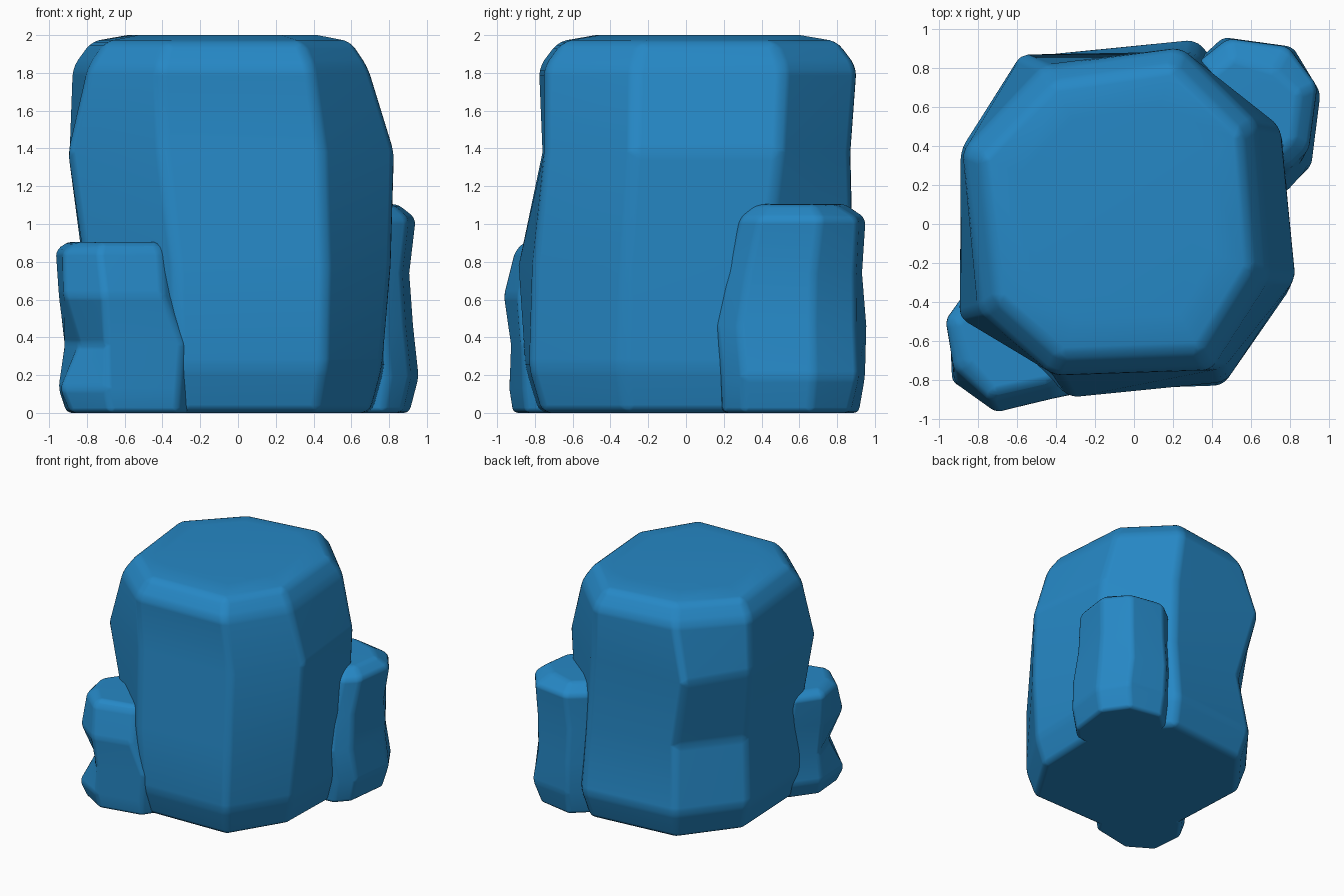
import bpy, bmesh

if "Cube" in bpy.data.objects:
    bpy.data.objects.remove(bpy.data.objects["Cube"])

# One blue stone colour
stone = bpy.data.materials.new("blue stone")
stone.diffuse_color = (0.019, 0.245, 0.56, 1)
stone.use_nodes = True
stone.node_tree.nodes["Principled BSDF"].inputs["Base Color"].default_value = stone.diffuse_color


def make_rock(name, rings, bevel):
    """Skin stacked eight-sided rings of (x, y, z) points and soften the edges."""
    bm = bmesh.new()
    loops = [[bm.verts.new(p) for p in ring] for ring in rings]
    for low, high in zip(loops, loops[1:]):
        for i in range(8):
            j = (i + 1) % 8
            bm.faces.new((low[i], low[j], high[j], high[i]))
    bm.faces.new(loops[-1])
    bm.faces.new(loops[0][::-1])
    bmesh.ops.recalc_face_normals(bm, faces=bm.faces)
    mesh = bpy.data.meshes.new(name)
    bm.to_mesh(mesh)
    bm.free()
    mesh.materials.append(stone)
    for f in mesh.polygons:
        f.use_smooth = True
    ob = bpy.data.objects.new(name, mesh)
    bpy.context.collection.objects.link(ob)
    mod = ob.modifiers.new("soft edges", 'BEVEL')
    mod.width = bevel
    mod.segments = 3
    mod.limit_method = 'ANGLE'
    mod.angle_limit = 0.2
    ob.modifiers.new("flat facets", 'WEIGHTED_NORMAL')
    return ob


def fitted(profile, levels, dents):
    """Stretch a profile to each level (z, x0, x1, y0, y1), then shift dented corners."""
    xs, ys = zip(*profile)
    px, py = min(xs), min(ys)
    w, d = max(xs) - px, max(ys) - py
    rings = [[(x0 + (x - px) / w * (x1 - x0), y0 + (y - py) / d * (y1 - y0), z)
              for x, y in profile] for z, x0, x1, y0, y1 in levels]
    for (level, corner), (dx, dy) in dents.items():
        x, y, z = rings[level][corner]
        rings[level][corner] = (x + dx, y + dy, z)
    return rings


def shrunk(ring, z, s, cx=-.06, cy=.06):
    """Copy a ring to height z, scaled about the boulder's axis."""
    return [(cx + (x - cx) * s, cy + (y - cy) * s, z) for x, y, _ in ring]


# Tall main boulder: rings run front-left, then counter-clockwise
main = {
    0.24: [(-.32, -.85), (.46, -.83), (.76, -.34), (.78, .42), (.32, .95), (-.50, .87), (-.87, .39), (-.83, -.45)],
    0.78: [(-.33, -.89), (.47, -.81), (.81, -.32), (.77, .42), (.31, .89), (-.45, .79), (-.82, .34), (-.81, -.43)],
    1.38: [(-.40, -.76), (.45, -.75), (.83, -.28), (.75, .50), (.28, .87), (-.59, .87), (-.89, .38), (-.90, -.48)],
    1.83: [(-.42, -.78), (.39, -.75), (.69, -.27), (.63, .52), (.24, .91), (-.46, .81), (-.88, .38), (-.79, -.45)],
}
body = [[(x, y, z) for x, y in ring] for z, ring in main.items()]
make_rock("main_boulder",
          [shrunk(body[0], 0, .915, 0, 0)] + body
          + [shrunk(body[-1], 1.965, .88), shrunk(body[-1], 2.0, .64)], 0.045)

# Small boulder at the front left
front_profile = [(-.70, -.97), (-.30, -.89), (-.16, -.68), (-.20, -.40),
                 (-.42, -.26), (-.80, -.27), (-.97, -.50), (-.94, -.82)]
make_rock("front_boulder", fitted(front_profile, [
    (0, -.91, -.20, -.92, -.30), (.13, -.95, -.18, -.94, -.26), (.36, -.925, -.16, -.95, -.26),
    (.62, -.95, -.22, -.97, -.26), (.86, -.97, -.27, -.91, -.28), (.905, -.91, -.34, -.86, -.34)],
    {(1, 7): (-.02, -.02), (2, 7): (.06, .07), (2, 0): (-.03, .02), (3, 1): (-.05, 0),
     (4, 1): (-.02, .01), (4, 7): (.02, .04), (5, 7): (.04, .04)}), 0.03)

# Medium boulder at the back right
back_profile = [(.47, .15), (.80, .18), (.92, .30), (.97, .69),
                (.82, .94), (.45, .98), (.28, .84), (.24, .36)]
make_rock("back_boulder", fitted(back_profile, [
    (0, .30, .91, .17, .92), (.19, .27, .96, .16, .95), (.46, .27, .93, .13, .96),
    (.74, .28, .91, .19, .935), (1.03, .30, .945, .26, .955), (1.105, .37, .85, .34, .85)],
    {(0, 4): (-.02, -.02), (2, 4): (-.02, -.02), (4, 4): (-.02, -.01), (5, 4): (-.03, -.04)}), 0.03)
